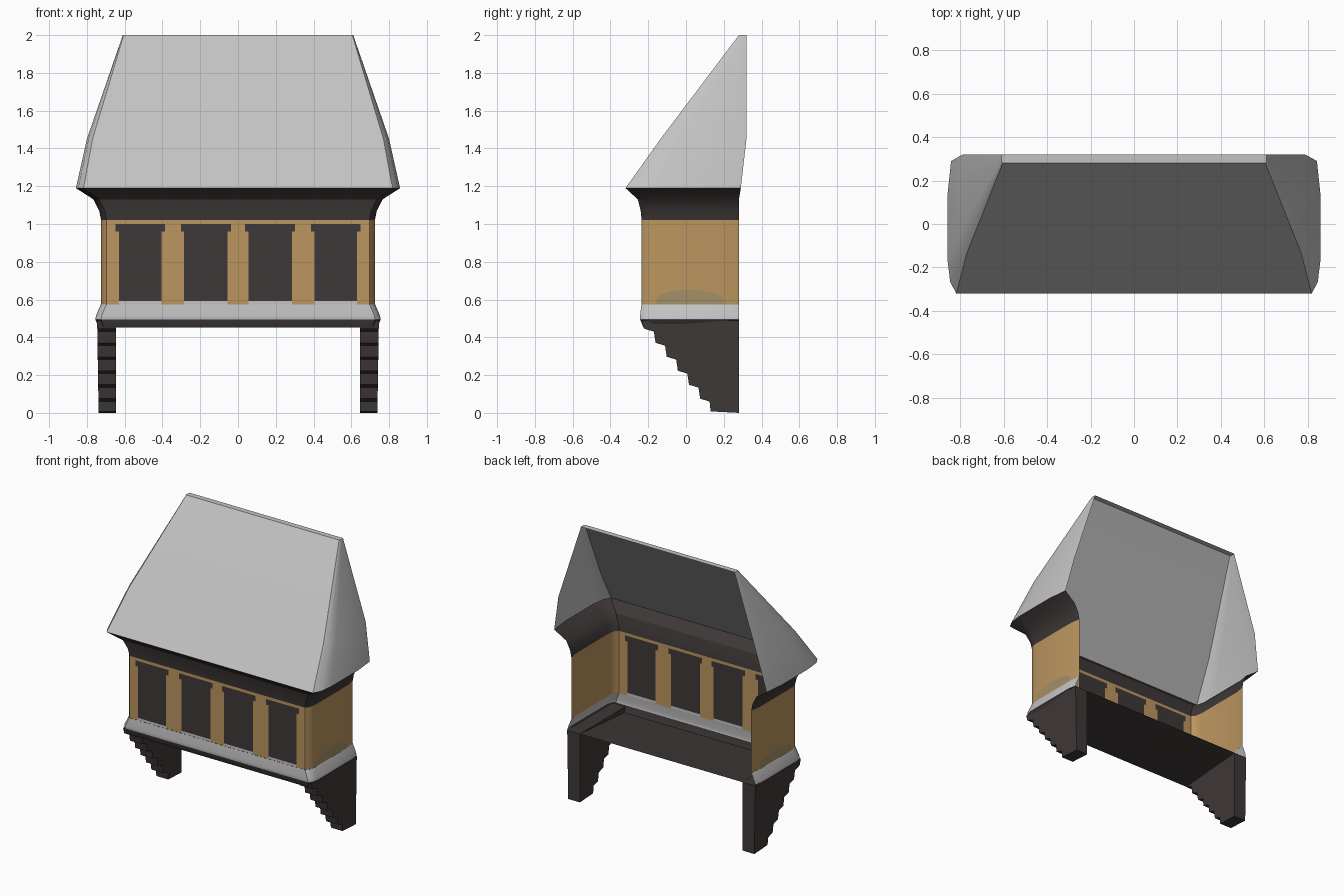
import bpy, bmesh, math

if "Cube" in bpy.data.objects:
    bpy.data.objects.remove(bpy.data.objects["Cube"])


def material(name, rgb):
    m = bpy.data.materials.new(name)
    m.diffuse_color = (*rgb, 1)
    m.use_nodes = True
    m.node_tree.nodes["Principled BSDF"].inputs["Base Color"].default_value = m.diffuse_color
    return m


GREY = material("pale grey", (0.55, 0.55, 0.55))
DARK = material("dark timber", (0.048, 0.040, 0.038))
TAN = material("ochre plaster", (0.50, 0.305, 0.115))
STAIN = material("weathered plaster", (0.37, 0.28, 0.14))


def finish(name, bm, mats, angle=35, smooth=True):
    me = bpy.data.meshes.new(name)
    bm.to_mesh(me)
    bm.free()
    for m in mats:
        me.materials.append(m)
    ob = bpy.data.objects.new(name, me)
    bpy.context.collection.objects.link(ob)
    if smooth:
        bpy.ops.object.select_all(action='DESELECT')
        ob.select_set(True)
        bpy.context.view_layer.objects.active = ob
        bpy.ops.object.shade_smooth_by_angle(angle=math.radians(angle))
    return ob


def plan(w, f, b, cx, cy, xs=()):
    """Open U-shaped plan: back left, round the front, back right."""
    right = [(w - cx, f), (w - cx * 0.3, f + cy * 0.35), (w, f + cy),
             (w, b - cy), (w - cx * 0.4, b)]
    left = [(-x, y) for x, y in reversed(right)]
    return left + [(x, f) for x in xs] + right


def loft(levels, rule, xs=()):
    """Join plans at rising heights; rule(centre, row) gives the material slot."""
    bm = bmesh.new()
    rows = [[bm.verts.new((x, y, z)) for x, y in plan(w, f, b, cx, cy, xs)]
            for z, w, f, b, cx, cy in levels]
    for i, (lo, hi) in enumerate(zip(rows, rows[1:])):
        for j in range(len(lo) - 1):
            face = bm.faces.new((lo[j], lo[j + 1], hi[j + 1], hi[j]))
            face.material_index = rule(face.calc_center_median(), i)
    return bm, rows


# Roof with flared eaves, dark cornice below
bm, rows = loft([
    (1.02, .725, -.235, .28, .03, .07),
    (1.07, .735, -.24, .28, .03, .07),
    (1.13, .765, -.255, .28, .03, .08),
    (1.19, .858, -.32, .29, .04, .15),
    (1.45, .80, -.135, .32, .03, .10),
    (2.00, .61, .28, .32, .005, .01)],
    lambda c, i: 1 if i < 3 else 0)
bm.faces.new(rows[-1])
finish("roof_and_cornice", bm, [GREY, DARK], 30)

# Bay wall: window columns cut into the front, wider at their heads
edges = (.055, .285, .405, .63)
pad = .018
xs = sorted(s * e for e in edges for s in (1, -1))
xs = sorted(xs + [s * (e + (pad if k % 2 else -pad))
                  for k, e in enumerate(edges) for s in (1, -1)])


def wall_rule(c, i):
    if c.y > -.234:
        return 0
    p = pad if i == 2 else 0
    opening = any(a - p < abs(c.x) < b + p for a, b in (edges[:2], edges[2:]))
    if not opening:
        return 0
    return {0: 2, 1: 1, 2: 1}.get(i, 0)


bm, rows = loft([(z, .725, -.235, .28, .03, .07)
                 for z in (.575, .593, .96, 1.0, 1.02)], wall_rule, xs)
finish("bay_wall", bm, [TAN, DARK, GREY])

# Grey sill band, dark floor edge and floor sheet
bm, rows = loft([
    (.45, .74, -.225, .28, .03, .06),
    (.495, .755, -.243, .28, .03, .06),
    (.515, .752, -.243, .28, .03, .06),
    (.575, .726, -.236, .28, .03, .07)],
    lambda c, i: 0 if i == 0 else 1)
for v in rows[0]:
    v.co.z += .04 * (v.co.y + .235) / .515
bm.faces.new(rows[0][::-1])
finish("sill_and_floor", bm, [DARK, GREY], 30)

# Stepped brackets
steps = [(.28, .49), (.28, 0), (.13, .008)]
y, z = .125, .06
for k in range(6):
    steps += [(y, z), (y - .05, z + .015)]
    y, z = y - .059, z + .074
steps += [(-.225, .45), (-.235, .49)]
for side, name in ((-1, "left_bracket"), (1, "right_bracket")):
    bm = bmesh.new()
    a, b = ([bm.verts.new((side * (x0 + k * z), y, z)) for y, z in steps]
            for x0, k in ((.645, .0), (.738, .016)))
    bm.faces.new(a)
    bm.faces.new(b[::-1])
    for i in range(len(a)):
        j = (i + 1) % len(a)
        bm.faces.new((a[j], a[i], b[i], b[j]))
    bmesh.ops.recalc_face_normals(bm, faces=bm.faces)
    finish(name, bm, [DARK], smooth=False)

# Low arched weathering patches on the side walls
for side, name in ((-1, "left_patch"), (1, "right_patch")):
    bm = bmesh.new()
    pts = []
    for k in range(17):
        t = math.pi * k / 16
        pts.append(bm.verts.new((side * .728, .02 + .15 * math.cos(t) + .03 * math.cos(t) ** 3,
                                 .577 + .075 * math.sin(t) ** .6 if 0 < k < 16 else .577)))
    bm.faces.new(pts if side > 0 else pts[::-1])
    finish(name, bm, [STAIN], smooth=False)
